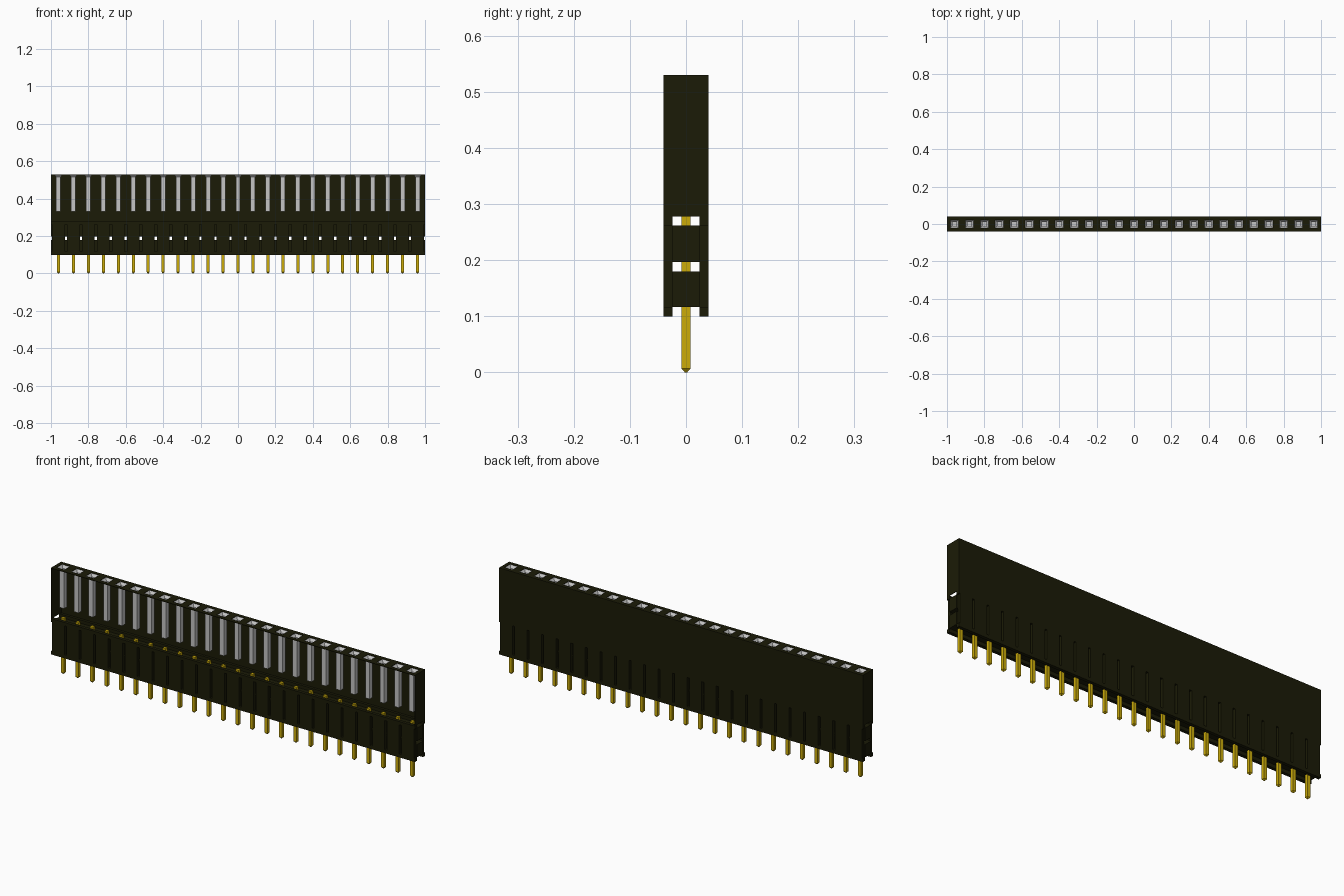
import bpy
import bmesh

PINS = 25
PITCH = 0.08
HALF = 0.04      # half depth of the housing
INNER = 0.024    # half width of the channels along the row
MOUTH = 0.022    # half width of a socket mouth
SKIN = 0.003     # thickness of the socket shell
CENTRES = [(i - (PINS - 1) / 2) * PITCH for i in range(PINS)]

old = bpy.data.objects.get("Cube")
if old:
    bpy.data.objects.remove(old, do_unlink=True)


def material(name, colour):
    m = bpy.data.materials.new(name)
    m.use_nodes = True
    m.diffuse_color = (*colour, 1)
    m.node_tree.nodes["Principled BSDF"].inputs["Base Color"].default_value = (*colour, 1)
    return m


black = material("black plastic", (0.011, 0.011, 0.002))
gold = material("gold plating", (0.60, 0.41, 0.003))
silver = material("silver metal", (0.56, 0.56, 0.56))


def box(bm, x0, x1, y0, y1, z0, z1):
    """Axis-aligned box between two corners."""
    verts = bmesh.ops.create_cube(bm, size=1)["verts"]
    for v in verts:
        v.co.x = x1 if v.co.x > 0 else x0
        v.co.y = y1 if v.co.y > 0 else y0
        v.co.z = z1 if v.co.z > 0 else z0


def loft(bm, x, rings):
    """Square tube through (half width, height) rings, capped at both ends."""
    loops = []
    for r, z in rings:
        corners = [(-r, -r), (r, -r), (r, r), (-r, r)]
        loops.append([bm.verts.new((x + a, b, z)) for a, b in corners])
    for low, high in zip(loops, loops[1:]):
        for i in range(4):
            j = (i + 1) % 4
            bm.faces.new((low[i], low[j], high[j], high[i]))
    bm.faces.new(loops[0][::-1])
    bm.faces.new(loops[-1])


def finish(bm, name, mat):
    bmesh.ops.recalc_face_normals(bm, faces=bm.faces)
    mesh = bpy.data.meshes.new(name)
    bm.to_mesh(mesh)
    bm.free()
    mesh.materials.append(mat)
    obj = bpy.data.objects.new(name, mesh)
    bpy.context.collection.objects.link(obj)


# Two lower spacers: solid core with slotted skirts front and back
def spacer(name, bottom, channel, top, rail):
    bm = bmesh.new()
    box(bm, -1, 1, -INNER, INNER, channel, top)
    for y0, y1 in ((-HALF, -INNER), (INNER, HALF)):
        if rail:
            box(bm, -1, 1, y0, y1, bottom, channel)
        for x in CENTRES:
            box(bm, x - 0.034, x + 0.034, y0, y1, channel if rail else bottom, top)
    finish(bm, name, black)


spacer("lower_spacer", 0.10, 0.117, 0.18, True)
spacer("upper_spacer", 0.18, 0.197, 0.262, False)

# Socket housing: open-fronted shell with sills, end walls and a pierced top
TOP, FOOT, SILL = 0.53, 0.262, 0.278
bm = bmesh.new()
box(bm, -1, 1, HALF - SKIN, HALF, SILL, TOP)
for s in (-1, 1):
    box(bm, *sorted((s, s * (1 - SKIN))), -HALF, HALF, SILL, TOP)
    box(bm, -1, 1, *sorted((s * HALF, s * INNER)), FOOT, SILL)
    box(bm, -1, 1, *sorted((s * HALF, s * MOUTH)), TOP - SKIN, TOP)
    for x in CENTRES:
        edges = sorted((x + s * MOUTH, x + s * PITCH / 2))
        box(bm, *edges, -MOUTH, MOUTH, TOP - SKIN, TOP)
finish(bm, "socket_housing", black)

# Socket contacts: square tubes flaring into funnel mouths
bm = bmesh.new()
for x in CENTRES:
    loft(bm, x, [(0.012, 0.33), (0.012, 0.516), (MOUTH, 0.528),
                 (0.011, 0.516), (0.011, 0.34)])
finish(bm, "socket_contacts", silver)

# Pins with pointed tips
bm = bmesh.new()
for x in CENTRES:
    loft(bm, x, [(0.002, 0), (0.008, 0.007), (0.008, SILL)])
finish(bm, "pins", gold)
